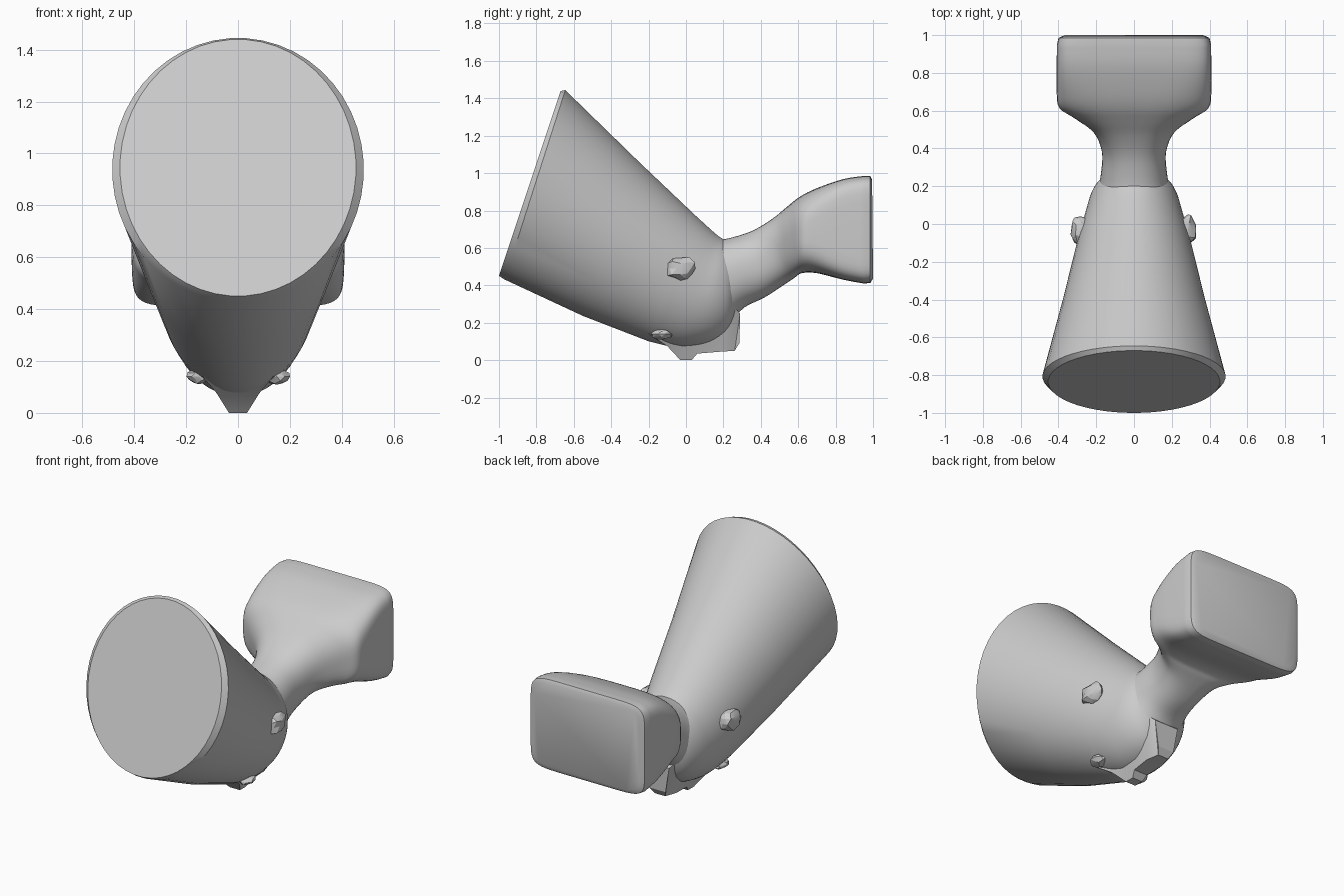
import bpy, bmesh, math, random
from mathutils import Vector

if "Cube" in bpy.data.objects:
    bpy.data.objects.remove(bpy.data.objects["Cube"])

random.seed(4)
SIDES = 48


def finish(bm, name, angle=35):
    bmesh.ops.recalc_face_normals(bm, faces=bm.faces)
    me = bpy.data.meshes.new(name)
    bm.to_mesh(me)
    bm.free()
    ob = bpy.data.objects.new(name, me)
    bpy.context.collection.objects.link(ob)
    bpy.ops.object.select_all(action='DESELECT')
    ob.select_set(True)
    bpy.context.view_layer.objects.active = ob
    bpy.ops.object.shade_smooth_by_angle(angle=math.radians(angle))
    return ob


def smooth_path(rows, steps):
    """Catmull-Rom interpolation of section rows."""
    out = []
    for i in range(len(rows) - 1):
        a, b, c, d = (rows[max(0, min(len(rows) - 1, i + k))] for k in (-1, 0, 1, 2))
        for s in range(steps):
            t = s / steps
            out.append([0.5 * (2 * q + (r - p) * t + (2 * p - 5 * q + 4 * r - w) * t * t
                               + (3 * q - p - 3 * r + w) * t ** 3)
                        for p, q, r, w in zip(a, b, c, d)])
    return out + [list(rows[-1])]


def loft(name, rows):
    """Each row: bottom y, z, top y, z, half width, superellipse power."""
    bm = bmesh.new()
    rings = []
    for by, bz, ty, tz, hw, n in rows:
        ring = []
        for k in range(SIDES):
            a = 2 * math.pi * (k + 0.5) / SIDES
            c, s = math.cos(a), math.sin(a)
            u = math.copysign(abs(c) ** (2 / n), c)
            v = 0.5 + 0.5 * math.copysign(abs(s) ** (2 / n), s)
            ring.append(bm.verts.new((hw * u, by + (ty - by) * v, bz + (tz - bz) * v)))
        rings.append(ring)
    for r0, r1 in zip(rings, rings[1:]):
        for k in range(SIDES):
            j = (k + 1) % SIDES
            bm.faces.new((r0[k], r0[j], r1[j], r1[k]))
    bm.faces.new(rings[0])
    bm.faces.new(rings[-1])
    return finish(bm, name)


# Flared cone with a chamfered rim and flat front disc, then a rounded tail
cone = [(-1.0, .45, -.67, 1.44, .455, 2), (-.97, .43, -.645, 1.445, .485, 2),
        (-.55, .235, -.25, 1.06, .375, 2), (-.2, .10, .05, .775, .295, 2)]
tail = [(-.2, .10, .05, .775, .295, 2), (-.03, .065, .16, .675, .255, 2),
        (.12, .085, .21, .64, .225, 2), (.22, .14, .25, .60, .18, 2),
        (.275, .23, .275, .52, .11, 2)]
loft("flared_cone", cone + smooth_path(tail, 4)[1:])

# Neck rising backwards and widening into the blocky head
neck = [(.24, .20, .14, .64, .19, 2.2), (.31, .28, .22, .65, .175, 2.2),
        (.42, .335, .35, .69, .17, 2.3), (.52, .40, .46, .755, .215, 2.5),
        (.58, .44, .54, .82, .31, 2.8), (.62, .465, .61, .875, .395, 3.3),
        (.70, .465, .70, .92, .41, 4.5), (.84, .43, .84, .968, .41, 7),
        (.95, .41, .95, .985, .408, 8)]
edge = [(.985, .412, .985, .985, .40, 8), (1.0, .435, .995, .965, .37, 8)]
loft("neck_and_head", smooth_path(neck, 4) + edge)

# Keel under the tail: side profile, narrow below and wider above
profile = [(-.2, .14), (-.1, .075), (-.03, 0), (.03, 0), (.06, .035), (.18, .045),
           (.26, .05), (.285, .09), (.29, .25), (.22, .32), (0, .25)]
bm = bmesh.new()
halves = []
for side in (-1, 1):
    halves.append([bm.verts.new((side * min(.14, .035 + .85 * max(0, z - .02))
                                 * (0.6 if y > .24 else 1), y, z)) for y, z in profile])
for k in range(len(profile)):
    j = (k + 1) % len(profile)
    bm.faces.new((halves[0][k], halves[0][j], halves[1][j], halves[1][k]))
for h in halves:
    bm.faces.new(h)
bmesh.ops.triangulate(bm, faces=bm.faces)
finish(bm, "keel", 30)


# Rough knobs on both sides
def knob(name, centre, size):
    bm = bmesh.new()
    bmesh.ops.create_icosphere(bm, subdivisions=2, radius=1)
    for v in bm.verts:
        v.co *= random.uniform(.8, 1.08)
        v.co = Vector(centre) + Vector(a * b for a, b in zip(v.co, size))
    finish(bm, name, 20)


for side, label in ((-1, "left"), (1, "right")):
    knob("knob_" + label, (side * .285, -.03, .49), (.055, .085, .07))
    knob("small_knob_" + label, (side * .15, -.13, .14), (.05, .06, .03))
